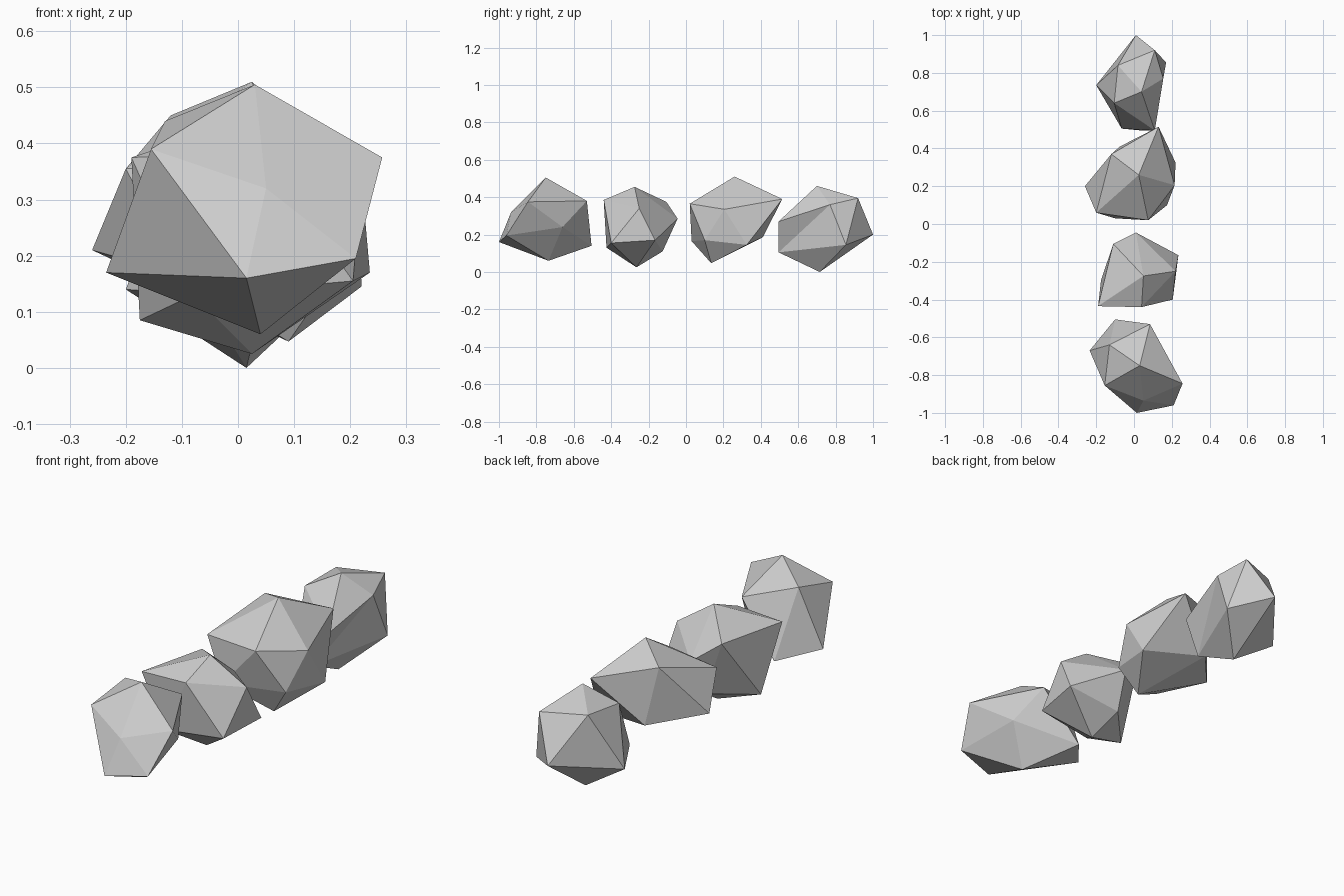
import bpy


def rock(name, bottom, lower, upper, top):
    """Uneven 20-sided boulder: two five-point rings capped by a bottom and a top point.
    Rings run counterclockwise from the left; the upper ring sits between the lower points."""
    verts = [bottom, *lower, *upper, top]
    faces = []
    for i in range(5):
        j = (i + 1) % 5
        la, lb, ua, ub = 1 + i, 1 + j, 6 + i, 6 + j
        faces += [(0, lb, la), (la, lb, ua), (lb, ub, ua), (ua, ub, 11)]
    mesh = bpy.data.meshes.new(name)
    mesh.from_pydata(verts, [], faces)
    obj = bpy.data.objects.new(name, mesh)
    bpy.context.collection.objects.link(obj)
    return obj


# Front rock
rock("rock_front", (.04, -.735, .06),
     [(-.235, -.67, .17), (.015, -1, .16), (.21, -.96, .195), (.155, -.66, .24), (-.10, -.505, .14)],
     [(-.155, -.855, .39), (.05, -.935, .32), (.257, -.845, .375), (.085, -.53, .38), (-.13, -.64, .44)],
     (.03, -.75, .505))

# Second rock, the smallest
rock("rock_middle_front", (.025, -.265, .025),
     [(-.175, -.30, .085), (-.08, -.425, .13), (.205, -.40, .155), (.235, -.165, .17), (-.01, -.125, .11)],
     [(-.19, -.435, .375), (.04, -.44, .385), (.22, -.25, .34), (.01, -.045, .285), (-.11, -.105, .375)],
     (.05, -.275, .455))

# Third rock, the tallest
rock("rock_middle_back", (.09, .135, .047),
     [(-.26, .20, .21), (-.10, .03, .165), (.175, .10, .17), (.22, .325, .145), (-.075, .41, .185)],
     [(-.20, .06, .355), (.075, .02, .365), (.215, .205, .335), (.13, .515, .39), (-.12, .37, .45)],
     (.025, .26, .51))

# Back rock
rock("rock_back", (.015, .715, 0),
     [(-.20, .735, .14), (-.065, .505, .13), (.04, .495, .105), (.17, .855, .145), (.01, 1, .20)],
     [(-.105, .64, .385), (.11, .495, .27), (.155, .77, .36), (.11, .92, .395), (-.085, .84, .40)],
     (.04, .70, .46))
